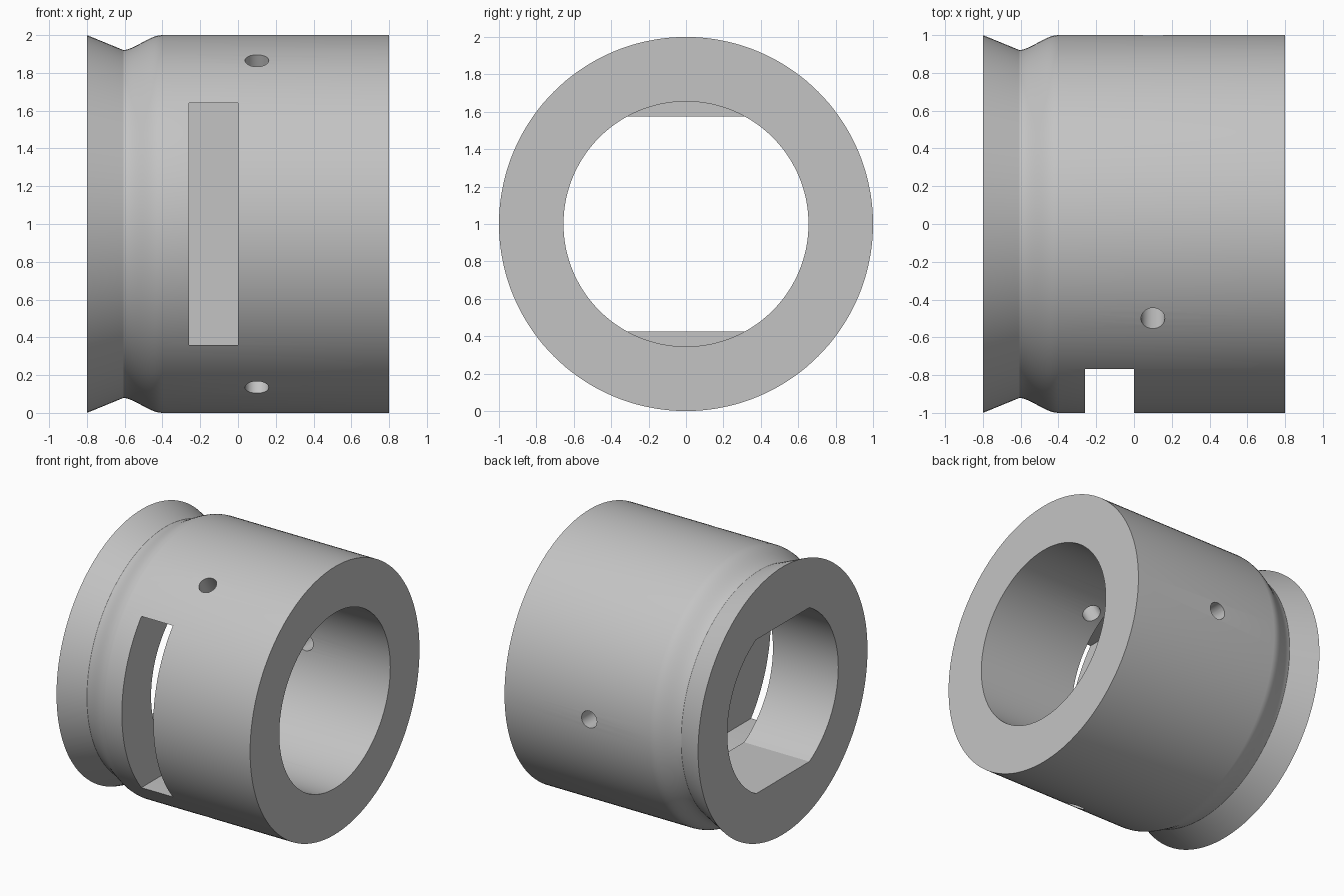
import bpy, bmesh, math
from mathutils import Matrix, Vector

if "Cube" in bpy.data.objects:
    bpy.data.objects.remove(bpy.data.objects["Cube"])

SEGMENTS = 144
AXIS_Z = 1.0
BORE = 0.655
SLOT_X = (-0.26, 0.0)

grey = bpy.data.materials.new("plain_grey")
grey.use_nodes = True
grey.diffuse_color = (0.55, 0.55, 0.55, 1)
grey.node_tree.nodes["Principled BSDF"].inputs["Base Color"].default_value = grey.diffuse_color


def add_object(name, bm):
    bmesh.ops.recalc_face_normals(bm, faces=bm.faces)
    mesh = bpy.data.meshes.new(name)
    bm.to_mesh(mesh)
    bm.free()
    mesh.materials.append(grey)
    obj = bpy.data.objects.new(name, mesh)
    bpy.context.collection.objects.link(obj)
    return obj


def box(name, low, high):
    low, high = Vector(low), Vector(high)
    bm = bmesh.new()
    bmesh.ops.create_cube(bm, size=1)
    bmesh.ops.scale(bm, vec=high - low, verts=bm.verts)
    bmesh.ops.translate(bm, vec=(low + high) / 2, verts=bm.verts)
    return add_object(name, bm)


def revolve(name, profile):
    # Closed (x, radius) outline turned around the sleeve axis
    bm = bmesh.new()
    rings = []
    for i in range(SEGMENTS):
        a = math.tau * i / SEGMENTS
        rings.append([bm.verts.new((x, r * math.cos(a), AXIS_Z + r * math.sin(a)))
                      for x, r in profile])
    n = len(profile)
    for i, ring in enumerate(rings):
        after = rings[(i + 1) % SEGMENTS]
        for j in range(n):
            k = (j + 1) % n
            bm.faces.new((ring[j], ring[k], after[k], after[j]))
    return add_object(name, bm)


def combine(target, other, operation):
    mod = target.modifiers.new(operation.lower(), "BOOLEAN")
    mod.operation = operation
    mod.solver = "EXACT"
    mod.object = other
    bpy.context.view_layer.objects.active = target
    bpy.ops.object.modifier_apply(modifier=mod.name)
    bpy.data.objects.remove(other)


# Sleeve wall with flared lip, V groove and rounded shoulder
groove_x, groove_r, shoulder_x = -0.605, 0.92, -0.4
outline = [(0.8, BORE), (0.8, 1), (shoulder_x, 1)]
STEPS = 10
for i in range(1, STEPS):
    t = 1 - i / STEPS
    ease = 0.35 * t + 0.65 * t * t * (3 - 2 * t) + 0.35 * t * t * (1 - t)
    outline.append((groove_x + (shoulder_x - groove_x) * t,
                    groove_r + (1 - groove_r) * ease))
outline += [(groove_x, groove_r), (-0.8, 1), (-0.8, BORE)]
sleeve = revolve("sleeve", outline)

# Flats at the top and bottom of the bore, on the lipped end
for side in (-1, 1):
    z = sorted((AXIS_Z + side * 0.575, AXIS_Z + side * 0.72))
    flat = box("bore_flat", (-0.8, -0.45, z[0]), (SLOT_X[0], 0.45, z[1]))
    combine(sleeve, flat, "UNION")

# Rectangular slot from the front through the bore, into the back wall
slot = box("slot_cutter", (SLOT_X[0], -1.2, AXIS_Z - 0.64),
           (SLOT_X[1], 0.66, AXIS_Z + 0.64))
combine(sleeve, slot, "DIFFERENCE")

# Three radial pin holes
for angle in (0, 120, 240):
    bm = bmesh.new()
    bmesh.ops.create_cone(bm, cap_ends=True, segments=32, radius1=0.063,
                          radius2=0.063, depth=0.8)
    turn = Matrix.Rotation(math.radians(angle), 4, "X")
    place = (Matrix.Translation((0.1, 0, AXIS_Z)) @ turn
             @ Matrix.Translation((0, 0.85, 0)) @ Matrix.Rotation(math.pi / 2, 4, "X"))
    bmesh.ops.transform(bm, matrix=place, verts=bm.verts)
    combine(sleeve, add_object("hole_cutter", bm), "DIFFERENCE")

# Smooth round walls, crisp edges
bpy.ops.object.select_all(action="DESELECT")
sleeve.select_set(True)
bpy.context.view_layer.objects.active = sleeve
bpy.ops.object.shade_smooth_by_angle(angle=math.radians(25))
